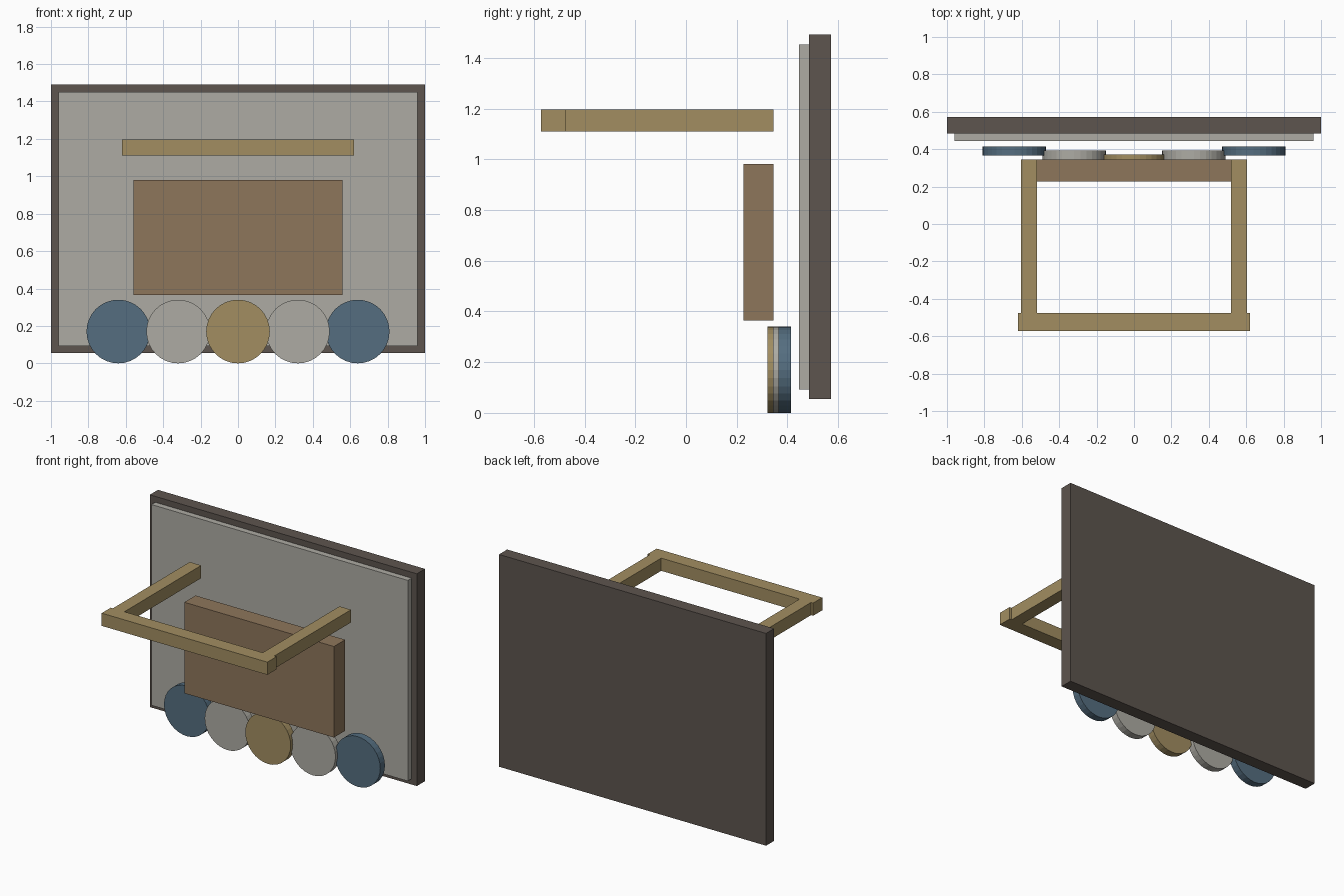
import bpy, bmesh, math
from mathutils import Matrix

if "Cube" in bpy.data.objects:
    bpy.data.objects.remove(bpy.data.objects["Cube"])


def material(name, rgb):
    m = bpy.data.materials.new(name)
    m.diffuse_color = (*rgb, 1)
    m.use_nodes = True
    m.node_tree.nodes["Principled BSDF"].inputs["Base Color"].default_value = m.diffuse_color
    return m


DARK = material("dark_brown", (0.11, 0.09, 0.077))
PALE = material("pale_grey", (0.42, 0.41, 0.37))
GOLD = material("gold", (0.36, 0.27, 0.12))
BROWN = material("brown", (0.27, 0.18, 0.105))
BLUE = material("blue", (0.09, 0.155, 0.215))


def finish(name, bm, mat):
    mesh = bpy.data.meshes.new(name)
    bm.to_mesh(mesh)
    bm.free()
    mesh.materials.append(mat)
    ob = bpy.data.objects.new(name, mesh)
    bpy.context.collection.objects.link(ob)
    return ob


def box(name, x, y, z, mat):
    """Box from (min, max) pairs on each axis."""
    bm = bmesh.new()
    size = [b - a for a, b in (x, y, z)]
    mid = [(a + b) / 2 for a, b in (x, y, z)]
    bmesh.ops.create_cube(bm, size=1,
                          matrix=Matrix.Translation(mid) @ Matrix.Diagonal((*size, 1)))
    return finish(name, bm, mat)


def disc(name, x, y, mat, radius=0.17, depth=0.05):
    """Upright disc facing the front, resting on z = 0."""
    bm = bmesh.new()
    bmesh.ops.create_cone(bm, cap_ends=True, segments=32, radius1=radius,
                          radius2=radius, depth=depth,
                          matrix=Matrix.Translation((x, y, radius))
                          @ Matrix.Rotation(math.pi / 2, 4, 'X'))
    return finish(name, bm, mat)


# Backboard and the pale panel on its front
box("backboard", (-1, 1), (0.485, 0.572), (0.055, 1.492), DARK)
box("back_panel", (-0.96, 0.96), (0.445, 0.485), (0.093, 1.452), PALE)

# Central block
box("centre_block", (-0.56, 0.56), (0.226, 0.346), (0.365, 0.981), BROWN)

# U-shaped rail projecting forward
RAIL_Z = (1.11, 1.196)
box("front_rail", (-0.62, 0.62), (-0.572, -0.475), RAIL_Z, GOLD)
box("left_rail", (-0.604, -0.518), (-0.475, 0.346), RAIL_Z, GOLD)
box("right_rail", (0.518, 0.604), (-0.475, 0.346), RAIL_Z, GOLD)

# Row of discs, stepping back from the centre outwards
for i in range(-2, 3):
    disc(f"disc_{i + 3}", 0.32 * i, 0.346 + 0.022 * abs(i), (GOLD, PALE, BLUE)[abs(i)])
